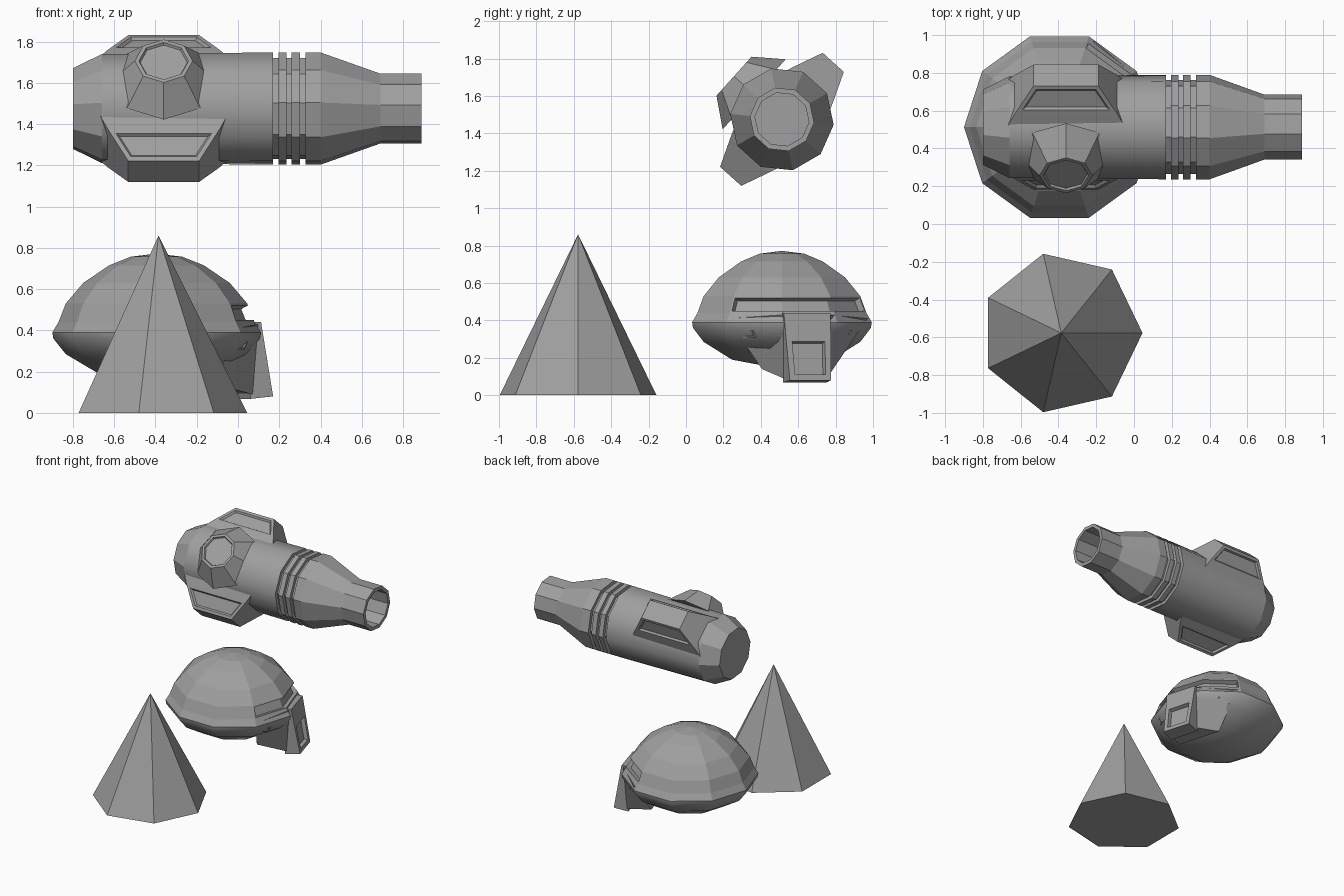
import bpy, bmesh
from math import cos, sin, pi, radians, atan2
from mathutils import Matrix, Vector

if "Cube" in bpy.data.objects:
    bpy.data.objects.remove(bpy.data.objects["Cube"])

grey = bpy.data.materials.new("plain grey")
grey.use_nodes = True
grey.diffuse_color = (0.35, 0.35, 0.35, 1)
shader = next(n for n in grey.node_tree.nodes if n.type == 'BSDF_PRINCIPLED')
shader.inputs["Base Color"].default_value = grey.diffuse_color


def finish(bm, name, matrix):
    mesh = bpy.data.meshes.new(name)
    bm.to_mesh(mesh)
    bm.free()
    mesh.materials.append(grey)
    ob = bpy.data.objects.new(name, mesh)
    ob.matrix_world = matrix
    bpy.context.collection.objects.link(ob)
    return ob


def recess(bm, faces, frame, wall, depth):
    """Frame a group of faces, then sink the middle."""
    bmesh.ops.inset_region(bm, faces=faces, thickness=frame, use_even_offset=True)
    bmesh.ops.inset_region(bm, faces=faces, thickness=wall, depth=-depth,
                           use_even_offset=True)


def lathe(profile, sides, turn=0):
    """Faceted solid turned around z from (radius, height) pairs."""
    bm = bmesh.new()
    angles = [radians(turn) + 2 * pi * i / sides for i in range(sides)]
    rings = [[bm.verts.new((r * cos(a), r * sin(a), z)) for a in angles]
             for r, z in profile]
    for low, high in zip(rings, rings[1:]):
        for i in range(sides):
            j = (i + 1) % sides
            bm.faces.new((low[i], low[j], high[j], high[i]))
    bmesh.ops.remove_doubles(bm, verts=bm.verts, dist=0.0001)
    bm.normal_update()
    return bm


def loft(bottom, top):
    """Block joining two four-cornered outlines."""
    bm = bmesh.new()
    a = [bm.verts.new(p) for p in bottom]
    b = [bm.verts.new(p) for p in top]
    bm.faces.new(a[::-1])
    bm.faces.new(b)
    for i in range(4):
        j = (i + 1) % 4
        bm.faces.new((a[i], a[j], b[j], b[i]))
    bmesh.ops.recalc_face_normals(bm, faces=bm.faces)
    bm.normal_update()
    return bm


def rect(x, y, z):
    return [(-x, -y, z), (x, -y, z), (x, y, z), (-x, y, z)]


def sided(front, back):
    """Mirror a front and a back corner across the y = 0 plane."""
    flip = lambda p: (p[0], -p[1], p[2])
    return [flip(front), front, back, flip(back)]


# Seven-sided cone
finish(lathe([(0, 0), (0.43, 0), (0, 0.86)], 7), "cone",
       Matrix.Translation((-0.385, -0.577, 0)))

# Barrel: closed rear, ring grooves, taper and hollow muzzle
profile = [(0, -0.8), (0.2, -0.8), (0.27, -0.66), (0.278, 0.17)]
for start, end in ((0.17, 0.197), (0.235, 0.26), (0.3, 0.328)):
    profile += [(0.278, start), (0.25, start), (0.25, end), (0.278, end)]
profile += [(0.278, 0.4), (0.173, 0.69), (0.173, 0.89), (0.145, 0.89),
            (0.145, 0.66), (0, 0.66)]
barrel_axis = Vector((0, 0.513, 1.475))
bm = lathe(profile, 10, 12)
for f in bm.faces:
    f.smooth = -0.6 < f.calc_center_median().z < 0.1
finish(bm, "barrel", Matrix.Translation(barrel_axis) @ Matrix.Rotation(pi / 2, 4, 'Y'))


def around_barrel(angle):
    """Frame whose z points out of the barrel at an angle from +y."""
    return (Matrix.Translation(barrel_axis + Vector((-0.36, 0, 0)))
            @ Matrix.Rotation(radians(angle - 90), 4, 'X'))


# Two flared fins with a sunken window on both broad sides
for name, angle in (("lower_fin", 228), ("upper_fin", 48)):
    bm = loft(rect(0.27, 0.138, 0.26), rect(0.172, 0.076, 0.41))
    for side in [f for f in bm.faces if abs(f.normal.y) > 0.7]:
        recess(bm, [side], 0.022, 0.01, 0.014)
    finish(bm, name, around_barrel(angle))
    # Root that sinks the fin into the barrel
    finish(loft(rect(0.31, 0.165, 0.19), rect(0.27, 0.138, 0.26)),
           name + "_root", around_barrel(angle))

# Eight-sided port with a sunken disc
bm = lathe([(0, 0.2), (0.252, 0.2), (0.14, 0.345)], 8)
rim = [v for v in bm.verts if v.co.z > 0.3]
rim.sort(key=lambda v: atan2(v.co.y, v.co.x))
cap = bm.faces.new(rim)
bm.normal_update()
recess(bm, [cap], 0.018, 0.006, 0.012)
finish(bm, "round_port", around_barrel(138))

# Helmet shell with a sunken visor band across three faces
helmet_place = Matrix.Translation((-0.395, 0.513, 0))
bm = lathe([(0, 0.14), (0.28, 0.19), (0.44, 0.285), (0.5, 0.36), (0.505, 0.39),
            (0.475, 0.44), (0.44, 0.53), (0.355, 0.63), (0.23, 0.715),
            (0.125, 0.757), (0, 0.772)], 10)
visor = []
for f in bm.faces:
    c = f.calc_center_median()
    f.smooth = c.z < 0.4
    if 0.44 < c.z < 0.53 and abs(atan2(c.y, c.x) - radians(18)) < radians(40):
        visor.append(f)
recess(bm, visor, 0.01, 0.004, 0.035)
finish(bm, "helmet_shell", helmet_place)

face_place = helmet_place @ Matrix.Rotation(radians(16), 4, 'Z')

# Jaw guard with slotted cheeks
bm = loft(sided((0.45, 0.12, 0.09), (0.24, 0.18, 0.14)),
          sided((0.475, 0.13, 0.43), (0.3, 0.39, 0.41)))
finish(bm, "jaw_guard", face_place)

# Face plate with a framed mouth opening
bm = loft(sided((0.555, 0.115, 0.08), (0.44, 0.12, 0.068)),
          sided((0.49, 0.13, 0.44), (0.4, 0.13, 0.44)))
front = max(bm.faces, key=lambda f: f.normal.x)
bmesh.ops.subdivide_edges(bm, edges=[e for e in front.edges
                                     if abs(e.verts[0].co.z - e.verts[1].co.z) > 0.2],
                          cuts=2, use_grid_fill=True)
bm.normal_update()
opening = [f for f in bm.faces if f.normal.x > 0.8 and f.calc_center_median().z < 0.3]
recess(bm, opening, 0.032, 0.006, 0.03)
finish(bm, "face_plate", face_place)

# Small cheek vents beside the jaw
for name, side in (("left_cheek_vent", 1), ("right_cheek_vent", -1)):
    bm = loft(rect(0.06, 0.03, -0.03), rect(0.045, 0.02, 0.012))
    recess(bm, [max(bm.faces, key=lambda f: f.normal.z)], 0.008, 0.003, 0.01)
    outward = Vector((0.6, 0.65 * side, -0.45)).to_track_quat('Z', 'Y').to_matrix().to_4x4()
    finish(bm, name, face_place @ Matrix.Translation((0.335, 0.29 * side, 0.33)) @ outward)
